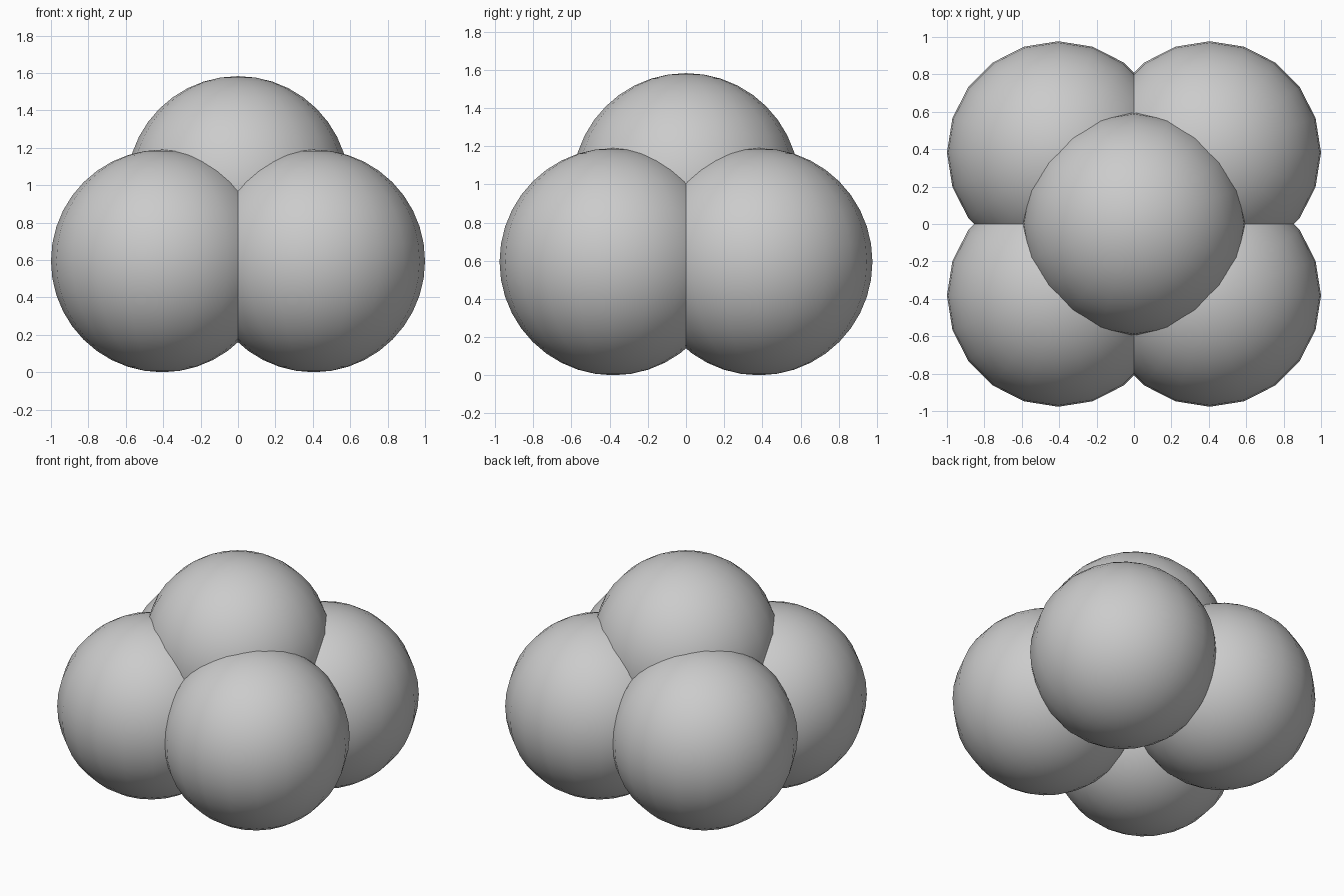
import bpy

if "Cube" in bpy.data.objects:
    bpy.data.objects.remove(bpy.data.objects["Cube"])

RADIUS = 0.595
OFFSET_X = 0.405
OFFSET_Y = 0.382
TOP_Z = 0.988


def ball(name, x, y, z):
    bpy.ops.mesh.primitive_uv_sphere_add(
        segments=20, ring_count=20, radius=RADIUS, location=(x, y, z))
    obj = bpy.context.object
    obj.name = name
    bpy.ops.object.shade_smooth()
    return obj


# Four overlapping balls forming the base
for side, sx in (("left", -1), ("right", 1)):
    for depth, sy in (("front", -1), ("back", 1)):
        ball(f"base_ball_{depth}_{side}", sx * OFFSET_X, sy * OFFSET_Y, RADIUS)

# Single ball resting in the middle on top
ball("top_ball", 0, 0, TOP_Z)
